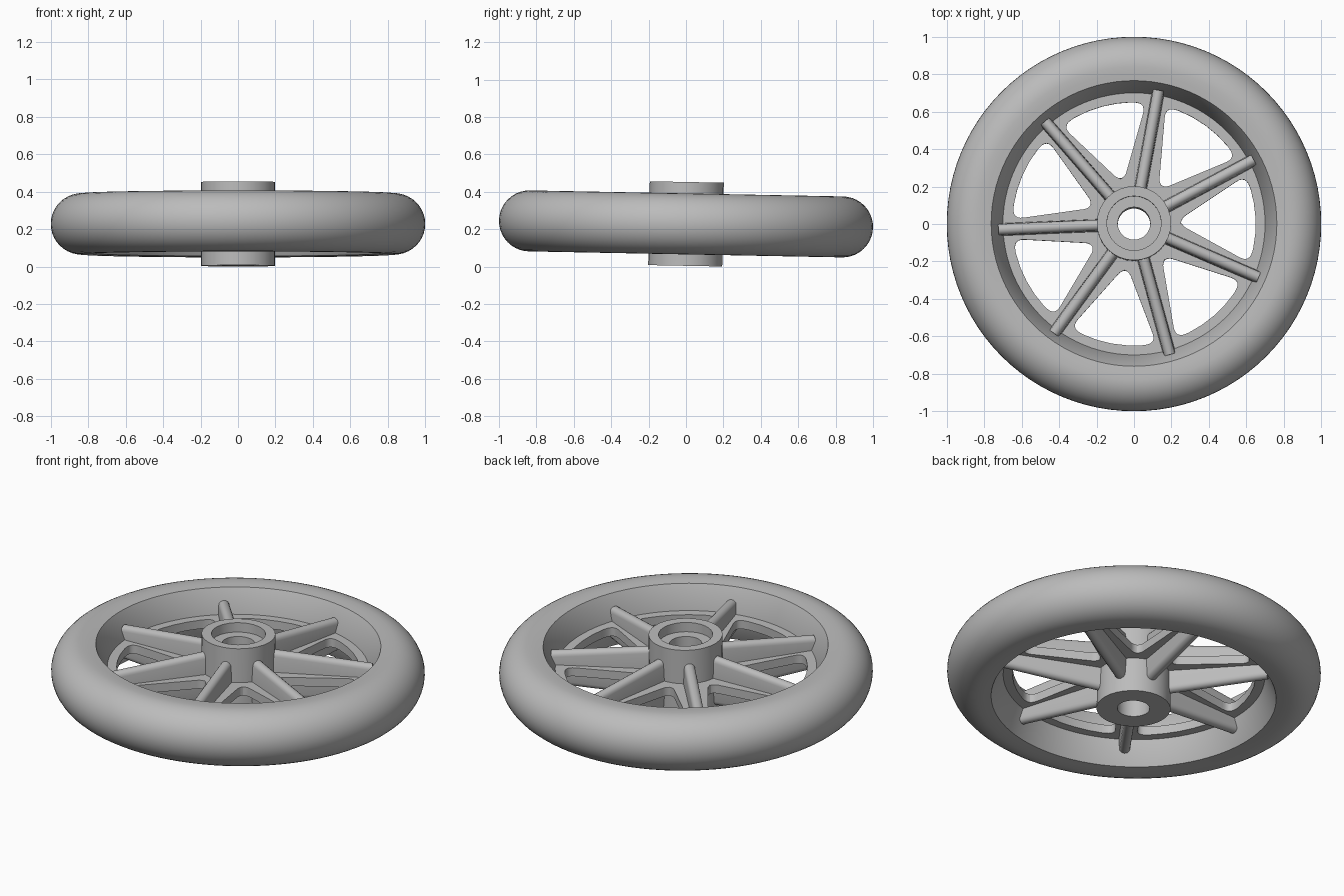
import bpy, bmesh
from math import sin, cos, pi, radians
from mathutils import Matrix, Vector

if "Cube" in bpy.data.objects:
    bpy.data.objects.remove(bpy.data.objects["Cube"])

grey = bpy.data.materials.new("plain_grey")
grey.use_nodes = True
COLOUR = (0.5, 0.5, 0.5, 1)
grey.diffuse_color = COLOUR
grey.node_tree.nodes["Principled BSDF"].inputs["Base Color"].default_value = COLOUR

SPOKES = 7
STEP = 2 * pi / SPOKES
FIRST = radians(79.6)
# The whole wheel leans very slightly
PLACE = Matrix.Translation((0, 0, 0.228)) @ Matrix.Rotation(radians(-1.1), 4, 'X')


def finish(name, mesh, angle=35):
    mesh.transform(PLACE)
    mesh.materials.clear()
    mesh.materials.append(grey)
    ob = bpy.data.objects.new(name, mesh)
    bpy.context.collection.objects.link(ob)
    bpy.ops.object.select_all(action='DESELECT')
    ob.select_set(True)
    bpy.context.view_layer.objects.active = ob
    bpy.ops.object.shade_smooth_by_angle(angle=radians(angle))
    return ob


def finish_bmesh(name, bm, angle=35):
    bmesh.ops.recalc_face_normals(bm, faces=bm.faces)
    mesh = bpy.data.meshes.new(name)
    bm.to_mesh(mesh)
    bm.free()
    return finish(name, mesh, angle)


def lathe(name, profile, segments):
    """Turn a closed (radius, height) profile around z."""
    bm = bmesh.new()
    rings = [[bm.verts.new((r * cos(a), r * sin(a), z)) for r, z in profile]
             for a in (2 * pi * i / segments for i in range(segments))]
    n = len(profile)
    for i, ring in enumerate(rings):
        nxt = rings[(i + 1) % segments]
        for j in range(n):
            k = (j + 1) % n
            bm.faces.new((ring[j], nxt[j], nxt[k], ring[k]))
    return finish_bmesh(name, bm)


# Tyre: round outside, sloping inner walls down to the web
R = 0.163
outer = [(0.837 + R * cos(a), R * sin(a))
         for a in (radians(-90 + 180 * i / 20) for i in range(21))]
lathe("tyre", [(0.70, 0.025), (0.70, -0.025), (0.763, -0.157), (0.80, -0.161)]
      + outer + [(0.80, 0.161), (0.763, 0.157)], 96)

# Hub: tube with a shallow counterbore on top
H = 0.224
lathe("hub", [(0.087, -H), (0.198, -H), (0.198, H), (0.145, H),
              (0.145, H - 0.055), (0.087, H - 0.055)], 32)


# Web: flat plate with rounded windows between the spokes
def add_loop(curve, points):
    sp = curve.splines.new('POLY')
    sp.points.add(len(points) - 1)
    for p, co in zip(sp.points, points):
        p.co = (co[0], co[1], 0, 1)
    sp.use_cyclic_u = True


def rounded(points, radii):
    """Replace each corner by a short quadratic bend."""
    out = []
    for i, (p, r) in enumerate(zip(points, radii)):
        if r == 0:
            out.append(p)
            continue
        a = p + (points[i - 1] - p).normalized() * r
        b = p + (points[(i + 1) % len(points)] - p).normalized() * r
        for t in (s / 6 for s in range(7)):
            out.append(a * (1 - t) ** 2 + p * 2 * t * (1 - t) + b * t * t)
    return out


def turn(v, a):
    return Vector((v.x * cos(a) - v.y * sin(a), v.x * sin(a) + v.y * cos(a)))


half = STEP / 2
# Window corners relative to a spoke lying on +x
low_in, low_out = Vector((0.235, 0.093)), Vector((0.647, 0.053))
arc = [Vector((0.65 * cos(a), 0.65 * sin(a)))
       for a in (half + half * t for t in (-0.55, -0.28, 0, 0.28, 0.55))]
mirror = [turn(Vector((v.x, -v.y)), STEP) for v in (low_out, low_in)]
window = rounded([low_in, low_out] + arc + mirror,
                 [0.03, 0.06] + [0] * len(arc) + [0.06, 0.03])

curve = bpy.data.curves.new("web_outline", 'CURVE')
curve.dimensions = '2D'
curve.fill_mode = 'BOTH'
curve.extrude = 0.025
add_loop(curve, [(0.72 * cos(2 * pi * i / 96), 0.72 * sin(2 * pi * i / 96))
                 for i in range(96)])
add_loop(curve, [(0.15 * cos(2 * pi * i / 32), 0.15 * sin(2 * pi * i / 32))
                 for i in range(32)])
for s in range(SPOKES):
    add_loop(curve, [turn(v, FIRST + s * STEP) for v in window])
temp = bpy.data.objects.new("web_outline", curve)
bpy.context.collection.objects.link(temp)
bpy.context.view_layer.update()
web_mesh = bpy.data.meshes.new_from_object(
    temp.evaluated_get(bpy.context.evaluated_depsgraph_get()))
bpy.data.objects.remove(temp)
bm = bmesh.new()
bm.from_mesh(web_mesh)
bmesh.ops.remove_doubles(bm, verts=bm.verts, dist=0.0001)
finish_bmesh("web", bm)


# Spokes: tapering ribs with rounded ridges above and below the web
def rib_section(height, width):
    top = [(width * cos(a), height - width + width * sin(a))
           for a in (pi * i / 8 for i in range(9))]
    base = width + 0.006
    return ([(base, 0)] + top + [(-base, 0)]
            + [(y, -z) for y, z in reversed(top)])


for s in range(SPOKES):
    bm = bmesh.new()
    ends = [[bm.verts.new((x, y, z)) for y, z in rib_section(h, 0.029)]
            for x, h in ((0.16, 0.147), (0.725, 0.096))]
    n = len(ends[0])
    for j in range(n):
        k = (j + 1) % n
        bm.faces.new((ends[0][j], ends[0][k], ends[1][k], ends[1][j]))
    for end in ends:
        bm.faces.new(end)
    bm.transform(Matrix.Rotation(FIRST + s * STEP, 4, 'Z'))
    finish_bmesh(f"spoke_{s + 1}", bm)
